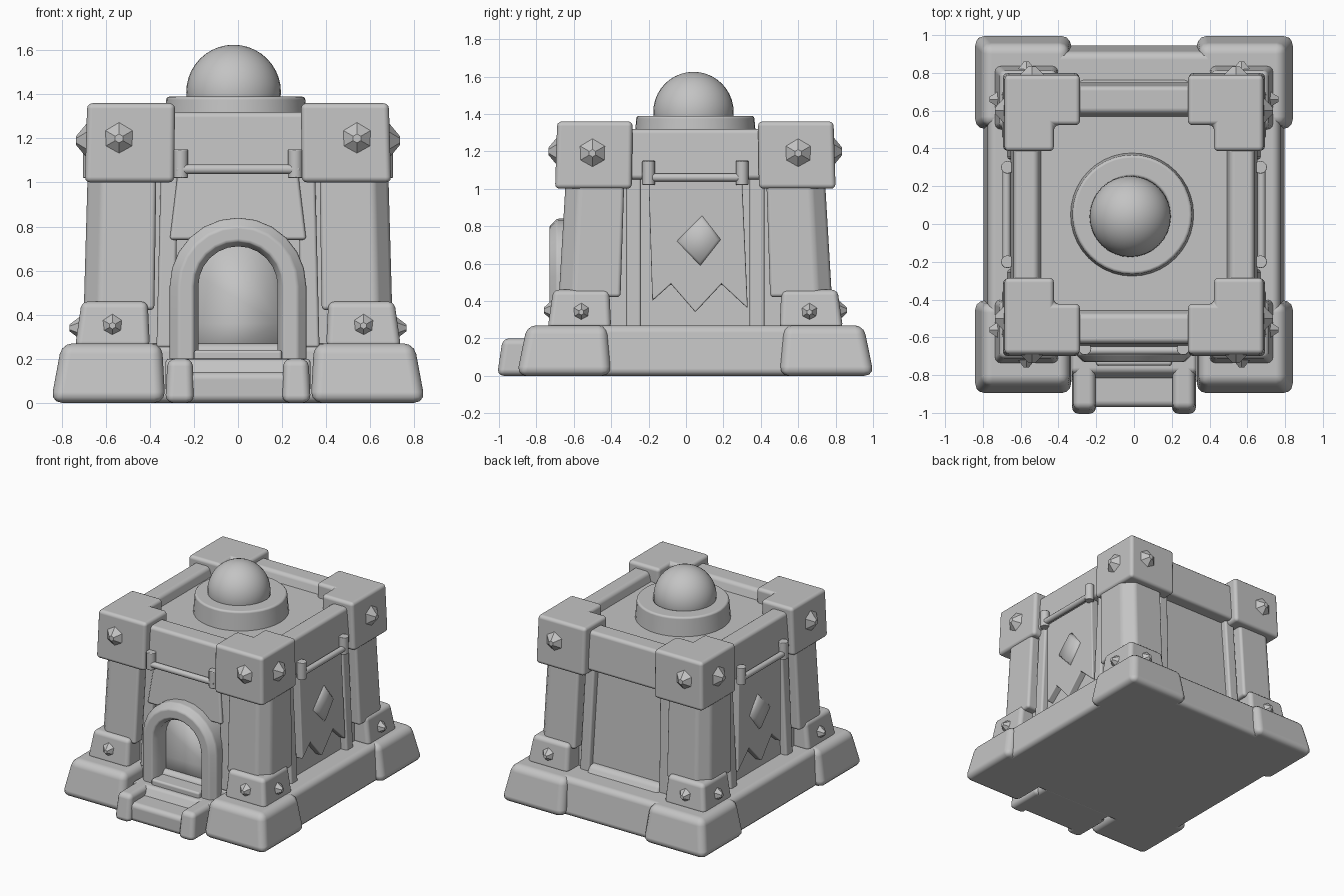
import bpy, bmesh, math
from mathutils import Vector

cube = bpy.data.objects.get("Cube")
if cube:
    bpy.data.objects.remove(cube, do_unlink=True)

stone = bpy.data.materials.new("grey stone")
stone.use_nodes = True
GREY = (0.55, 0.55, 0.55, 1)
stone.diffuse_color = GREY
stone.node_tree.nodes["Principled BSDF"].inputs["Base Color"].default_value = GREY

CY = 0.05  # the building sits slightly behind the origin to leave room for the steps


def finish(name, bm, bevel=0.0, smooth=True):
    bmesh.ops.recalc_face_normals(bm, faces=bm.faces)
    me = bpy.data.meshes.new(name)
    bm.to_mesh(me)
    bm.free()
    ob = bpy.data.objects.new(name, me)
    bpy.context.collection.objects.link(ob)
    me.materials.append(stone)
    for p in me.polygons:
        p.use_smooth = smooth
    if bevel:
        mod = ob.modifiers.new("soft edges", 'BEVEL')
        mod.width = bevel
        mod.segments = 3
        mod.limit_method = 'ANGLE'
        mod.angle_limit = math.radians(35)
        mod.harden_normals = True
    return ob


def loft(name, low, high, bevel=0.0):
    """Solid between two matching loops of points."""
    bm = bmesh.new()
    a = [bm.verts.new(p) for p in low]
    b = [bm.verts.new(p) for p in high]
    bm.faces.new(a)
    bm.faces.new(b)
    for i in range(len(a)):
        j = (i + 1) % len(a)
        bm.faces.new((a[i], a[j], b[j], b[i]))
    return finish(name, bm, bevel)


def box(name, x, y, z, bevel=0.02, top_x=None, top_y=None):
    """Box from ranges, with optional different ranges at its top."""
    def ring(rx, ry, h):
        return [(rx[0], ry[0], h), (rx[1], ry[0], h), (rx[1], ry[1], h), (rx[0], ry[1], h)]
    return loft(name, ring(x, y, z[0]), ring(top_x or x, top_y or y, z[1]), bevel)


def lathe(name, profile, centre, steps=40):
    bm = bmesh.new()
    verts = [bm.verts.new((r, 0, z)) for r, z in profile]
    edges = [bm.edges.new(pair) for pair in zip(verts, verts[1:])]
    bmesh.ops.spin(bm, geom=verts + edges, cent=(0, 0, 0), axis=(0, 0, 1),
                   angle=math.tau, steps=steps, use_duplicate=False)
    bmesh.ops.remove_doubles(bm, verts=bm.verts, dist=0.0005)
    finish(name, bm, 0.015).location = centre


def rod(name, start, end, radius):
    a, b = Vector(start), Vector(end)
    bm = bmesh.new()
    bmesh.ops.create_cone(bm, cap_ends=True, segments=12, radius1=radius,
                          radius2=radius, depth=(b - a).length)
    ob = finish(name, bm, 0.006)
    ob.location = (a + b) / 2
    ob.rotation_euler = (b - a).to_track_quat('Z', 'Y').to_euler()


def stud(name, pos, direction, radius, height):
    """Faceted pointed stud on a wall."""
    bm = bmesh.new()
    bmesh.ops.create_cone(bm, cap_ends=True, segments=6, radius1=radius,
                          radius2=radius * 0.25, depth=height)
    ob = finish(name, bm, smooth=False)
    ob.location = pos
    ob.rotation_euler = Vector(direction).to_track_quat('Z', 'Y').to_euler()


def span(s, a, b, centre=0.0):
    return tuple(sorted((centre + s * a, centre + s * b)))


# Plinth, walls, sunken roof
box("plinth", (-0.80, 0.80), (-0.66, 0.95), (0, 0.27), 0.04, (-0.77, 0.77), (-0.64, 0.91))
box("walls", (-0.62, 0.62), (-0.59, 0.70), (0.25, 1.10), 0.02, (-0.58, 0.58), (-0.56, 0.65))
box("roof", (-0.60, 0.60), (-0.58, 0.68), (1.06, 1.25), 0.02)

# Beams around the top, sloping down inwards to the roof
for s, side in ((1, "left"), (-1, "right")):
    box(side + "_beam", span(s, 0.44, 0.655), (-0.45, 0.55), (1.05, 1.32), 0.025,
        span(s, 0.51, 0.635))
box("front_beam", (-0.45, 0.45), (-0.65, -0.39), (1.05, 1.32), 0.025, top_y=(-0.63, -0.48))
box("back_beam", (-0.45, 0.45), (0.50, 0.75), (1.03, 1.32), 0.025, top_y=(0.59, 0.73))

# Four corner towers
for sx, lr in ((1, "left"), (-1, "right")):
    for sy, fb in ((1, "back"), (-1, "front")):
        tag = fb + "_" + lr
        box(tag + "_foot", span(sx, 0.33, 0.85), span(sy, 0.45, 0.955, CY), (0, 0.27), 0.05,
            span(sx, 0.345, 0.80), span(sy, 0.47, 0.90, CY))
        box(tag + "_pedestal", span(sx, 0.40, 0.74), span(sy, 0.45, 0.79, CY), (0.25, 0.46),
            0.03, span(sx, 0.41, 0.71), span(sy, 0.46, 0.76, CY))
        # Pillar with its outer corner cut off
        shaft = [(0.38, 0.40), (0.70, 0.40), (0.70, 0.65), (0.63, 0.73), (0.38, 0.73)]
        loft(tag + "_pillar", [(sx * u, CY + sy * v, 0.42) for u, v in shaft],
             [(sx * u * 0.975, CY + sy * v * 0.95, 1.04) for u, v in shaft], 0.02)
        # Notched block on top of the pillar
        plan = [(0.29, 0.75), (0.695, 0.75), (0.695, 0.34), (0.43, 0.34), (0.43, 0.48), (0.29, 0.48)]
        loft(tag + "_capital", [(sx * u, CY + sy * v, 1.0) for u, v in plan],
             [(sx * u * 0.985, CY + sy * v * 0.985, 1.36) for u, v in plan], 0.025)
        # Studs on outer faces
        stud(tag + "_upper_stud_y", (sx * 0.54, CY + sy * 0.76, 1.20), (0, sy, 0), 0.08, 0.05)
        stud(tag + "_upper_stud_x", (sx * 0.71, CY + sy * 0.55, 1.19), (sx, 0, 0), 0.08, 0.05)
        stud(tag + "_lower_stud_y", (sx * 0.57, CY + sy * 0.785, 0.35), (0, sy, 0), 0.06, 0.05)
        stud(tag + "_lower_stud_x", (sx * 0.735, CY + sy * 0.61, 0.34), (sx, 0, 0), 0.06, 0.06)
        # Slim posts beside the wall panels
        box(tag + "_side_post", span(sx, 0.54, 0.67), span(sy, 0.29, 0.37, CY), (0.25, 1.06),
            0.015, span(sx, 0.54, 0.63))
        box(tag + "_end_post", span(sx, 0.29, 0.37), span(sy, 0.50, 0.69, CY), (0.25, 1.06),
            0.015, span(sx, 0.27, 0.35), span(sy, 0.50, 0.65, CY))

# Banners with emblem, hung from rods on both sides
cloth = [(-0.25, 1.05), (0.25, 1.05), (0.28, 0.36), (0.14, 0.49), (0.0, 0.34),
         (-0.13, 0.49), (-0.23, 0.40)]
emblem = [(0.04, 0.88), (0.16, 0.73), (0.03, 0.56), (-0.12, 0.72)]
for s, side in ((1, "left"), (-1, "right")):
    loft(side + "_banner", [(s * 0.59, CY + u, v) for u, v in cloth],
         [(s * (0.665 - 0.02 * (v - 0.34)), CY + u, v) for u, v in cloth], 0.008)
    loft(side + "_emblem", [(s * 0.63, CY + u, v) for u, v in emblem],
         [(s * 0.68, CY + 0.01 + (u - 0.01) * 0.7, 0.72 + (v - 0.72) * 0.7) for u, v in emblem])
    rod(side + "_banner_rod", (s * 0.675, CY - 0.27, 1.06), (s * 0.675, CY + 0.27, 1.06), 0.022)
    rod("front_" + side + "_tassel", (s * 0.26, -0.66, 1.02), (s * 0.26, -0.66, 1.15), 0.034)
    for t, end in ((1, "back"), (-1, "front")):
        rod(side + "_" + end + "_tassel", (s * 0.67, CY + t * 0.25, 1.02),
            (s * 0.67, CY + t * 0.25, 1.15), 0.034)
rod("front_rod", (-0.28, -0.67, 1.06), (0.28, -0.67, 1.06), 0.022)

# Sill on the back and sloped panel above the door
box("back_sill", (-0.30, 0.30), (0.60, 0.78), (0.24, 0.32), 0.03, top_y=(0.60, 0.73))
box("front_panel", (-0.31, 0.31), (-0.64, -0.52), (0.74, 1.07), 0.015,
    (-0.27, 0.27), (-0.61, -0.52))


# Door arch: a rounded section swept over jambs and a half circle
def arch_path(radius):
    pts = [(radius, 0.18), (radius, 0.36)]
    pts += [(radius * math.cos(a * math.pi / 12), 0.53 + radius * math.sin(a * math.pi / 12))
            for a in range(13)]
    return pts + [(-radius, 0.36), (-radius, 0.18)]


bm = bmesh.new()
section = [(0.18, -0.53), (0.18, -0.69), (0.205, -0.73), (0.27, -0.73), (0.31, -0.69), (0.31, -0.53)]
rows = [[bm.verts.new((x, y, z)) for x, z in arch_path(r)] for r, y in section]
for k, row in enumerate(rows):
    nxt = rows[(k + 1) % len(rows)]
    for i in range(len(row) - 1):
        bm.faces.new((row[i], row[i + 1], nxt[i + 1], nxt[i]))
for i in (0, -1):
    bm.faces.new([row[i] for row in rows])
finish("door_arch", bm, 0.01)
door = arch_path(0.19)
loft("door", [(x, -0.54, z) for x, z in door], [(x, -0.60, z) for x, z in door])

# Entrance steps with side kerbs
box("lower_step", (-0.31, 0.31), (-0.97, -0.60), (0, 0.14), 0.035)
box("upper_step", (-0.33, 0.33), (-0.87, -0.60), (0.05, 0.20), 0.02, top_y=(-0.78, -0.60))
box("threshold", (-0.20, 0.20), (-0.75, -0.58), (0.15, 0.24), 0.015)
for s, side in ((1, "left"), (-1, "right")):
    box(side + "_kerb", span(s, 0.20, 0.33), (-1.01, -0.70), (0, 0.20), 0.035,
        span(s, 0.205, 0.32), (-0.98, -0.70))

# Roof collar and dome
lathe("dome_collar", [(0.20, 1.20), (0.33, 1.20), (0.315, 1.39), (0.20, 1.39), (0.20, 1.20)],
      (-0.01, CY, 0))
bm = bmesh.new()
bmesh.ops.create_uvsphere(bm, u_segments=32, v_segments=20, radius=0.215)
finish("dome", bm).location = (-0.02, 0.04, 1.41)
